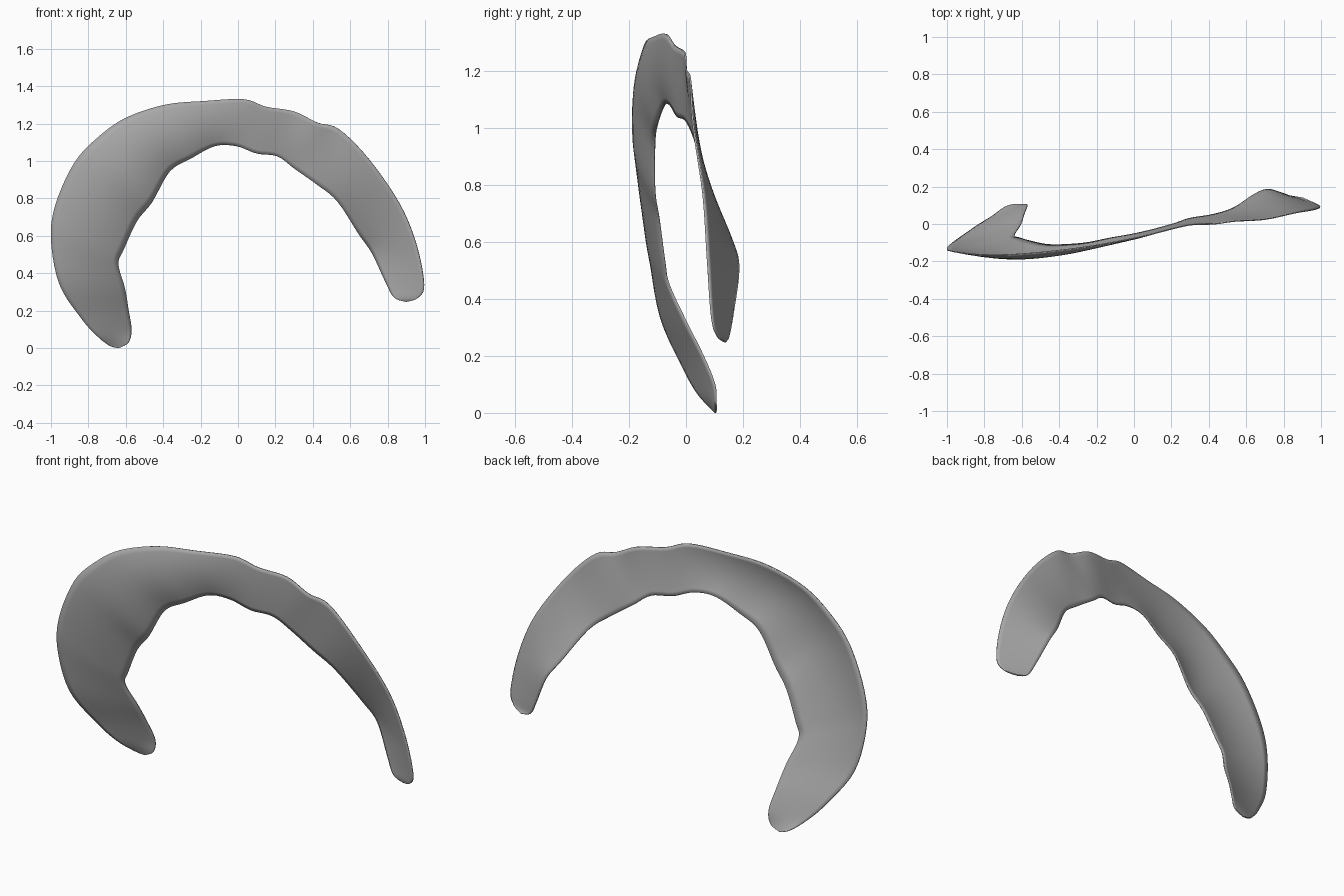
import bpy
import bmesh
import math
from mathutils import Vector

if "Cube" in bpy.data.objects:
    bpy.data.objects.remove(bpy.data.objects["Cube"], do_unlink=True)

# Rim points (x, y, z) from the low end, over the arch, to the raised end
OUTER = [(-.64, .105, 0), (-.69, .09, .015), (-.76, .04, .07), (-.84, -.01, .16),
         (-.955, -.09, .34), (-1, -.13, .58), (-.975, -.145, .77), (-.875, -.16, .99),
         (-.75, -.165, 1.125), (-.6, -.16, 1.23), (-.39, -.14, 1.3), (-.18, -.11, 1.32),
         (.03, -.07, 1.33), (.15, -.04, 1.29), (.3, -.005, 1.265), (.425, 0, 1.205),
         (.54, .015, 1.17), (.7, .025, 1.01), (.865, .06, .77), (.955, .075, .55),
         (.995, .09, .34), (.965, .11, .27), (.9, .14, .248)]
INNER = [(-.64, .105, 0), (-.585, .105, .03), (-.57, .1, .1), (-.585, .06, .2),
         (-.605, 0, .32), (-.64, -.06, .45), (-.61, -.075, .53), (-.54, -.095, .68),
         (-.46, -.11, .78), (-.365, -.11, .945), (-.25, -.1, 1.015), (-.125, -.075, 1.08),
         (-.01, -.055, 1.08), (.1, -.03, 1.04), (.21, 0, 1.025), (.3, .03, .96),
         (.42, .05, .875), (.53, .085, .785), (.645, .16, .61), (.715, .185, .51),
         (.79, .165, .35), (.835, .15, .27), (.9, .14, .248)]
STEPS = 5      # samples between neighbouring rim points
ACROSS = 12    # strips across the band


def rim_point(points, t):
    """Point on a smooth curve that passes through all the rim points."""
    last = len(points) - 1
    i = min(int(t), last - 1)
    f = t - i
    a, b, c, d = (Vector(points[max(0, min(last, i + k))]) for k in (-1, 0, 1, 2))
    return b + (c - a) * f / 2 + (2 * a - 5 * b + 4 * c - d) * f**2 / 2 + (3 * b - a - 3 * c + d) * f**3 / 2


def forward_bulge(t):
    """The broad side of the arch swells towards the front."""
    return 0.045 * math.exp(-((t - 8) / 3.5) ** 2)


def make_material(name, colour):
    material = bpy.data.materials.new(name)
    material.use_nodes = True
    material.diffuse_color = colour
    shader = next(n for n in material.node_tree.nodes if n.type == "BSDF_PRINCIPLED")
    shader.inputs["Base Color"].default_value = colour
    return material


# Loft the curved band between the two rims
bm = bmesh.new()
rows = []
for s in range((len(OUTER) - 1) * STEPS + 1):
    t = s / STEPS
    outer, inner = rim_point(OUTER, t), rim_point(INNER, t)
    row = []
    for k in range(ACROSS + 1):
        u = k / ACROSS
        point = outer.lerp(inner, u)
        point.y -= forward_bulge(t) * 4 * u * (1 - u)
        row.append(bm.verts.new(point))
    rows.append(row)
for near, far in zip(rows, rows[1:]):
    for k in range(ACROSS):
        bm.faces.new((near[k], near[k + 1], far[k + 1], far[k]))

# Close the two rounded ends and face the sheet forward
bmesh.ops.remove_doubles(bm, verts=bm.verts, dist=0.0005)
bmesh.ops.recalc_face_normals(bm, faces=bm.faces)
if sum(face.normal.y * face.calc_area() for face in bm.faces) > 0:
    bmesh.ops.reverse_faces(bm, faces=bm.faces)

mesh = bpy.data.meshes.new("curved_band")
bm.to_mesh(mesh)
bm.free()
band = bpy.data.objects.new("curved_band", mesh)
bpy.context.collection.objects.link(band)
mesh.materials.append(make_material("soft_grey", (0.4, 0.4, 0.4, 1)))

# Thin sheet with smooth shading
shell = band.modifiers.new("thin_sheet", "SOLIDIFY")
shell.thickness = 0.006
shell.offset = 0
bpy.context.view_layer.objects.active = band
band.select_set(True)
bpy.ops.object.shade_smooth_by_angle(angle=math.radians(50))
